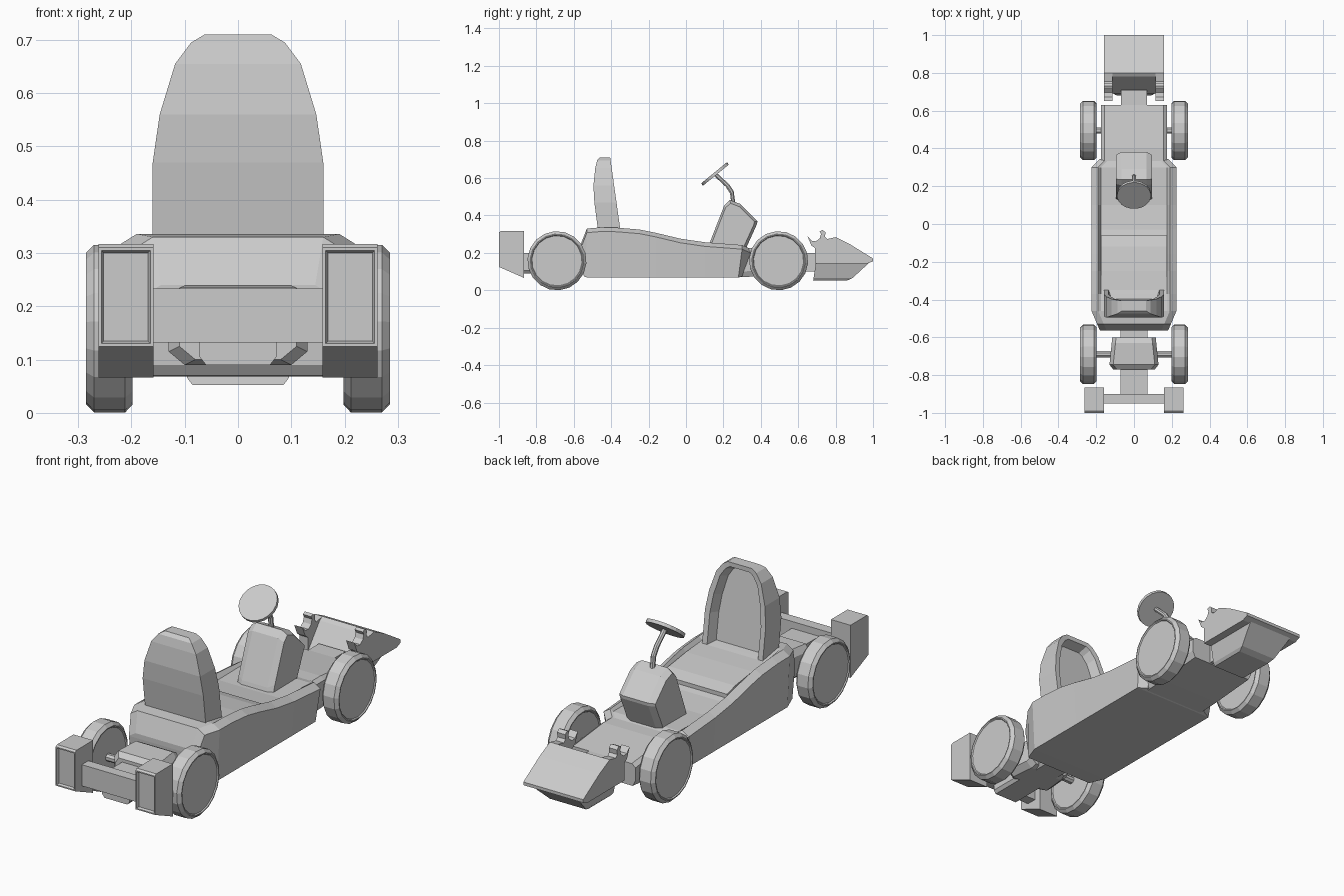
import bpy, bmesh
from math import sin, cos, pi
from mathutils import Vector

if "Cube" in bpy.data.objects:
    bpy.data.objects.remove(bpy.data.objects["Cube"])


def build(name, verts, faces):
    me = bpy.data.meshes.new(name)
    me.from_pydata([tuple(v) for v in verts], [], faces)
    bm = bmesh.new()
    bm.from_mesh(me)
    bmesh.ops.recalc_face_normals(bm, faces=bm.faces)
    bm.to_mesh(me)
    bm.free()
    ob = bpy.data.objects.new(name, me)
    bpy.context.collection.objects.link(ob)
    return ob


def loft(name, rings, ladder=True):
    """Skin a list of equal rings; ladder caps suit symmetric rings."""
    n = len(rings[0])
    verts = [v for r in rings for v in r]
    faces = [(k*n + i, k*n + (i+1) % n, (k+1)*n + (i+1) % n, (k+1)*n + i)
             for k in range(len(rings)-1) for i in range(n)]
    for b in (0, (len(rings)-1)*n):
        if ladder:
            faces += [(b+i, b+i+1, b+n-2-i, b+n-1-i) for i in range(n//2 - 1)]
        else:
            faces.append(tuple(range(b, b+n)))
    return build(name, verts, faces)


def prism(name, prof, x0, x1, c=0.0, s=0.85):
    """Extrude a (y, z) profile along x, optionally with chamfered ends."""
    cy = sum(p[0] for p in prof) / len(prof)
    cz = sum(p[1] for p in prof) / len(prof)
    small = [(cy + (y-cy)*s, cz + (z-cz)*s) for y, z in prof]
    spec = [(x0, small), (x0+c, prof), (x1-c, prof), (x1, small)] if c else [(x0, prof), (x1, prof)]
    return loft(name, [[(x, y, z) for y, z in p] for x, p in spec], ladder=False)


def box(name, x0, x1, y0, y1, z0, z1, c=0.0):
    return prism(name, [(y0, z0), (y1, z0), (y1, z1), (y0, z1)], x0, x1, c)


def mirrored(half):
    return half + [(-x, y, z) for x, y, z in reversed(half)]


def tube(name, pts, radii, n, axis):
    """Round rings at each point, all perpendicular to one axis."""
    a = Vector(axis).normalized()
    u = a.orthogonal().normalized()
    v = a.cross(u)
    return loft(name, [[Vector(p) + r*(u*cos(2*pi*(i+.5)/n) + v*sin(2*pi*(i+.5)/n))
                        for i in range(n)] for p, r in zip(pts, radii)])


# Wheels and axles
tyre = [(.203, .134), (.198, .138), (.198, .143), (.212, .158), (.270, .158),
        (.285, .143), (.285, .138), (.280, .134)]
for end, y in (("rear", -.69), ("front", .495)):
    for side, s in (("right", 1), ("left", -1)):
        tube(f"{end}_wheel_{side}", [(s*x, y, .158) for x, r in tyre],
             [r for x, r in tyre], 18, (1, 0, 0))
    tube(f"{end}_axle", [(-.21, y, .158), (.21, y, .158)], [.018]*2, 8, (1, 0, 0))

# Tub: y at top, y at bottom, half width, bottom z, top z, cockpit depth
stations = [(-.565, -.555, .18, .09, .24, 0), (-.53, -.54, .195, .07, .33, 0),
            (-.46, -.46, .225, .068, .336, 0), (-.37, -.37, .225, .068, .335, .015),
            (-.25, -.25, .225, .068, .325, .03), (-.16, -.16, .225, .068, .307, .03),
            (-.03, -.03, .225, .068, .276, .03), (.10, .10, .225, .068, .257, .025),
            (.30, .28, .225, .068, .242, .008), (.345, .30, .18, .075, .222, 0)]
loft("tub", [mirrored([(w-.012, yb, zb), (w, yt, zt-.022), (w-.035, yt, zt),
                       (w-.05, yt, zt-d)])
             for yt, yb, w, zb, zt, d in stations])

# Seat cushion
prism("seat_cushion", [(-.38, .2), (-.38, .318), (-.25, .308), (-.12, .29),
                       (-.06, .272), (-.06, .2)], -.175, .175)

# Seat back: arched shell with a hollow front
arch = [(.16, .28), (.16, .47), (.147, .56), (.118, .655), (.088, .695), (.063, .71)]
rear_y = [-.465, -.49, -.495, -.485, -.475, -.46]


def front_y(z):
    return -.345 - (z - .28)*.14


def inner(fx, fz, dy):
    return mirrored([(x*fx, front_y(z) - dy, .28 + (z-.28)*fz) for x, z in arch])


loft("seat_back", [mirrored([(x, y, z) for (x, z), y in zip(arch, rear_y)]),
                   inner(1, 1, 0), inner(.84, .95, 0), inner(.74, .91, .045)])

# Steering console, column and wheel
prism("steering_console", [(.11, .2), (.125, .25), (.205, .455), (.235, .483), (.29, .462),
                           (.382, .37), (.38, .355), (.31, .2)], -.095, .095, .028, .87)
tube("steering_column", [(0, .255, .45), (0, .245, .525), (0, .222, .56), (0, .155, .622)],
     [.012]*4, 8, (0, -.5, .87))
hub, tilt = Vector((0, .155, .622)), Vector((0, -.63, .77))
tube("steering_wheel", [hub - tilt*.008, hub + tilt*.008], [.09, .09], 20, tilt)

# Nose and front beam
loft("nose", [mirrored([(.16, y, zb), (.175, y, zb+.03), (.175, y, zt-.015), (.155, y, zt)])
              for y, zb, zt in ((.28, .07, .225), (.40, .075, .225), (.63, .095, .2))])
box("front_beam", -.07, .07, .6, .71, .1, .2)

# Front wing with clawed brackets and lower scoop
prism("front_wing", [(.69, .143), (.69, .158), (.78, .272), (.80, .284), (.877, .246),
                     (1, .17), (1, .155), (.97, .143)], -.158, .158)
claw = [(.69, .15), (.69, .225), (.67, .24), (.65, .288), (.672, .265), (.695, .262),
        (.715, .278), (.722, .3), (.714, .315), (.73, .322), (.746, .31), (.743, .287),
        (.755, .274), (.80, .284), (.80, .15)]
for side, s in (("right", 1), ("left", -1)):
    prism(f"wing_bracket_{side}", claw, s*.115, s*.158)
loft("wing_scoop", [[(-w, y0, z), (-w, y1, z), (w, y1, z), (w, y0, z)]
                    for w, y0, y1, z in ((.085, .68, .86, .052), (.095, .682, .89, .065),
                                         (.12, .695, .98, .148))])

# Engine and rear beam
loft("engine", [mirrored([(w-.03, y, zb), (w, y, zb+.025), (w, y, zt-.03), (w-.02, y, zt)])
                for y, w, zb, zt in ((-.77, .11, .10, .215), (-.745, .13, .09, .235),
                                     (-.63, .118, .09, .24), (-.6, .115, .1, .225))])
loft("rear_beam", [mirrored([(.06, y, .09), (.072, y, .105), (.072, y, .2)])
                   for y in (-.92, -.53)])

# Rear crossbar and bumper pods with recessed panels
box("rear_crossbar", -.17, .17, -.95, -.9, .132, .233)
pod = [(-1, .125), (-.865, .066), (-.865, .317), (-.99, .317), (-1, .31)]
for side, s in (("right", 1), ("left", -1)):
    ob = prism(f"rear_pod_{side}", pod, s*.159, s*.262)
    bm = bmesh.new()
    bm.from_mesh(ob.data)
    back = [f for f in bm.faces if f.calc_center_median().y < -.999]
    bmesh.ops.inset_region(bm, faces=back, thickness=.008)
    bmesh.ops.inset_region(bm, faces=back, thickness=.006, depth=-.012)
    bm.to_mesh(ob.data)
    bm.free()
